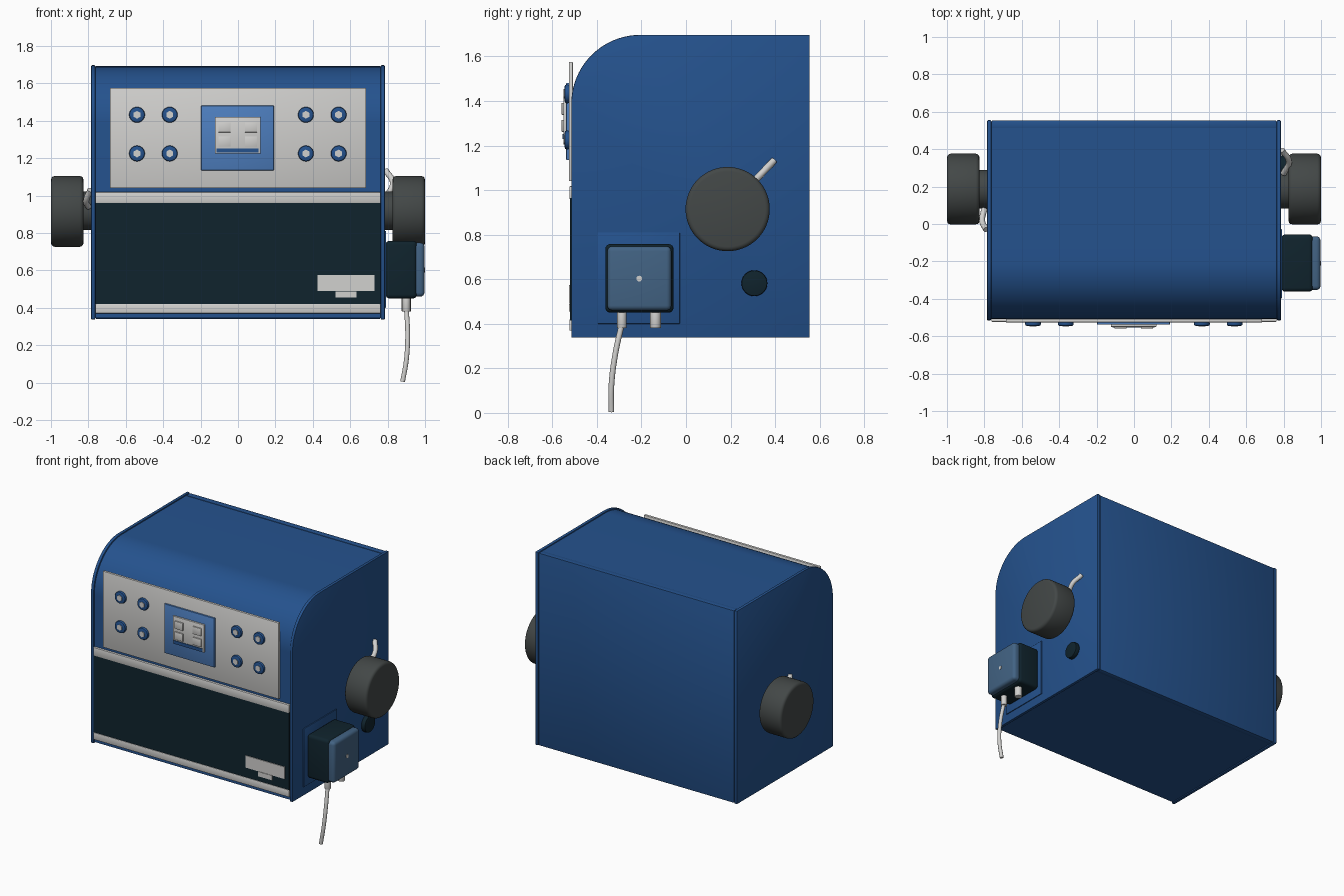
import bpy, bmesh, math
from mathutils import Matrix, Vector

cube = bpy.data.objects.get("Cube")
if cube:
    bpy.data.objects.remove(cube, do_unlink=True)


def material(name, rgb):
    m = bpy.data.materials.new(name)
    m.use_nodes = True
    m.diffuse_color = (*rgb, 1)
    m.node_tree.nodes["Principled BSDF"].inputs["Base Color"].default_value = (*rgb, 1)
    return m


BLUE = material("body blue", (0.018, 0.085, 0.27))
SKY = material("bezel blue", (0.075, 0.21, 0.52))
STEEL = material("lid blue", (0.055, 0.125, 0.23))
NAVY = material("dark navy", (0.005, 0.017, 0.026))
GREY = material("wheel grey", (0.056, 0.064, 0.063))
WHITE = material("panel white", (0.64, 0.635, 0.62))


def finish(name, bm, mat, bevel=0, segments=2):
    """Round the sharp edges, shade and link the part."""
    bmesh.ops.recalc_face_normals(bm, faces=bm.faces)
    if bevel:
        edges = [e for e in bm.edges if e.calc_face_angle(0) > 0.8]
        bmesh.ops.bevel(bm, geom=edges, offset=bevel, segments=segments,
                        profile=0.5, affect='EDGES', clamp_overlap=True)
    mesh = bpy.data.meshes.new(name)
    bm.to_mesh(mesh)
    bm.free()
    mesh.materials.append(mat)
    obj = bpy.data.objects.new(name, mesh)
    bpy.context.collection.objects.link(obj)
    bpy.ops.object.select_all(action='DESELECT')
    obj.select_set(True)
    bpy.context.view_layer.objects.active = obj
    bpy.ops.object.shade_smooth_by_angle(angle=math.radians(35))
    return obj


def box(name, x, y, z, mat, bevel=0, segments=2):
    """Box from (low, high) ranges on each axis."""
    bm = bmesh.new()
    bmesh.ops.create_cube(bm, size=1)
    for v in bm.verts:
        v.co = [(lo + hi) / 2 + c * (hi - lo) for c, (lo, hi) in zip(v.co, (x, y, z))]
    return finish(name, bm, mat, bevel, segments)


def rod(name, start, end, radius, mat, bevel=0, sides=48, segments=2):
    """Cylinder between two points."""
    a, b = Vector(start), Vector(end)
    bm = bmesh.new()
    turn = (b - a).to_track_quat('Z', 'Y').to_matrix().to_4x4()
    bmesh.ops.create_cone(bm, cap_ends=True, segments=sides, radius1=radius, radius2=radius,
                          depth=(b - a).length, matrix=Matrix.Translation((a + b) / 2) @ turn)
    return finish(name, bm, mat, bevel, segments)


def housing(name, x, inset, mat, bevel=0):
    """Side profile with a rounded upper front, extruded along x."""
    front, back, low, high = -0.515 + inset, 0.555 - inset, 0.338 + inset, 1.697 - inset
    r = 0.31
    outline = [(front, low), (back, low), (back, high)]
    for i in range(21):
        a = math.pi / 2 * (1 + i / 20)
        outline.append((front + r + r * math.cos(a), high - r + r * math.sin(a)))
    bm = bmesh.new()
    face = bm.faces.new([bm.verts.new((x[0], y, z)) for y, z in outline])
    new = bmesh.ops.extrude_face_region(bm, geom=[face])["geom"]
    bmesh.ops.translate(bm, vec=(x[1] - x[0], 0, 0),
                        verts=[v for v in new if isinstance(v, bmesh.types.BMVert)])
    return finish(name, bm, mat, bevel)


def tube(name, points, radius, mat):
    """Round tube through a few points."""
    curve = bpy.data.curves.new(name, 'CURVE')
    curve.dimensions = '3D'
    curve.bevel_depth = radius
    curve.bevel_resolution = 4
    curve.use_fill_caps = True
    spline = curve.splines.new('BEZIER')
    spline.bezier_points.add(len(points) - 1)
    for p, co in zip(spline.bezier_points, points):
        p.co = co
        p.handle_left_type = p.handle_right_type = 'AUTO'
    curve.materials.append(mat)
    obj = bpy.data.objects.new(name, curve)
    bpy.context.collection.objects.link(obj)


# Cabinet
housing("cabinet_shell", (-0.77, 0.77), 0.008, BLUE)
for side, s in (("left", 1), ("right", -1)):
    housing(side + "_side_plate", sorted((s * 0.763, s * 0.785)), 0, BLUE, 0.004)
box("back_panel", (-0.76, 0.76), (0.512, 0.553), (0.341, 1.693), BLUE, 0.003)

# Front panels and trim
box("lower_front_panel", (-0.762, 0.762), (-0.52, -0.50), (0.415, 0.965), NAVY)
box("upper_trim_strip", (-0.762, 0.762), (-0.523, -0.50), (0.96, 1.018), WHITE, 0.003)
box("lower_trim_strip", (-0.762, 0.762), (-0.523, -0.50), (0.37, 0.42), WHITE, 0.003)
box("control_panel", (-0.685, 0.685), (-0.526, -0.508), (1.04, 1.576), WHITE, 0.003)
box("label_plate", (0.425, 0.73), (-0.525, -0.519), (0.49, 0.575), WHITE)
box("small_label_plate", (0.522, 0.633), (-0.525, -0.519), (0.455, 0.488), WHITE)

# Display
box("display_bezel", (-0.197, 0.192), (-0.538, -0.52), (1.135, 1.481), SKY, 0.003)
box("display_face", (-0.124, 0.12), (-0.55, -0.53), (1.225, 1.42), WHITE, 0.003)
box("display_bar", (-0.115, 0.11), (-0.554, -0.545), (1.229, 1.252), BLUE)
for row, z in (("lower", 1.262), ("upper", 1.338)):
    for col, x in (("right", -0.105), ("left", 0.037)):
        box(f"{row}_{col}_button", (x, x + 0.065), (-0.558, -0.545), (z, z + 0.054), WHITE, 0.002)

# Control knobs with six-sided centres
for x in (-0.54, -0.365, 0.363, 0.538):
    for z in (1.225, 1.432):
        rod("knob_ring", (x, -0.52, z), (x, -0.545, z), 0.042, BLUE, 0.009, 32)
        rod("knob_centre", (x, -0.53, z), (x, -0.549, z), 0.021, WHITE, 0, 6)

# Side wheels on short hubs
for side, s in (("left", 1), ("right", -1)):
    rod(side + "_wheel_hub", (s * 0.78, 0.187, 0.918), (s * 0.84, 0.187, 0.918), 0.103, GREY)
    rod(side + "_wheel", (s * 0.826, 0.187, 0.915), (s, 0.187, 0.915), 0.189, GREY, 0.02, 64, 3)

# Levers behind the wheels
tube("left_lever", [(0.80, 0.27, 1.00), (0.828, 0.335, 1.07), (0.79, 0.395, 1.133)], 0.016, WHITE)
tube("right_lever", [(-0.80, 0.08, 0.94), (-0.812, 0.02, 0.97), (-0.79, -0.03, 1.03)], 0.016, WHITE)

# Junction box, lid and stubs
box("junction_back_plate", (0.78, 0.791), (-0.397, -0.028), (0.40, 0.81), BLUE, 0.002)
box("junction_box", (0.788, 0.957), (-0.362, -0.056), (0.45, 0.758), NAVY, 0.022, 4)
box("junction_lid", (0.93, 0.997), (-0.353, -0.066), (0.46, 0.748), STEEL, 0.022, 4)
rod("lid_screw", (0.99, -0.21, 0.603), (1.0, -0.21, 0.603), 0.013, WHITE, 0, 16)
for y, r in ((-0.288, 0.021), (-0.137, 0.025)):
    rod("cable_gland", (0.9, y, 0.38), (0.9, y, 0.47), r, WHITE, 0.003, 24)
tube("cable", [(0.9, -0.288, 0.40), (0.907, -0.318, 0.26), (0.9, -0.335, 0.12),
               (0.88, -0.335, 0.005)], 0.013, WHITE)

# Small side dial
rod("side_dial", (0.78, 0.307, 0.582), (0.815, 0.307, 0.582), 0.058, NAVY, 0.006)
